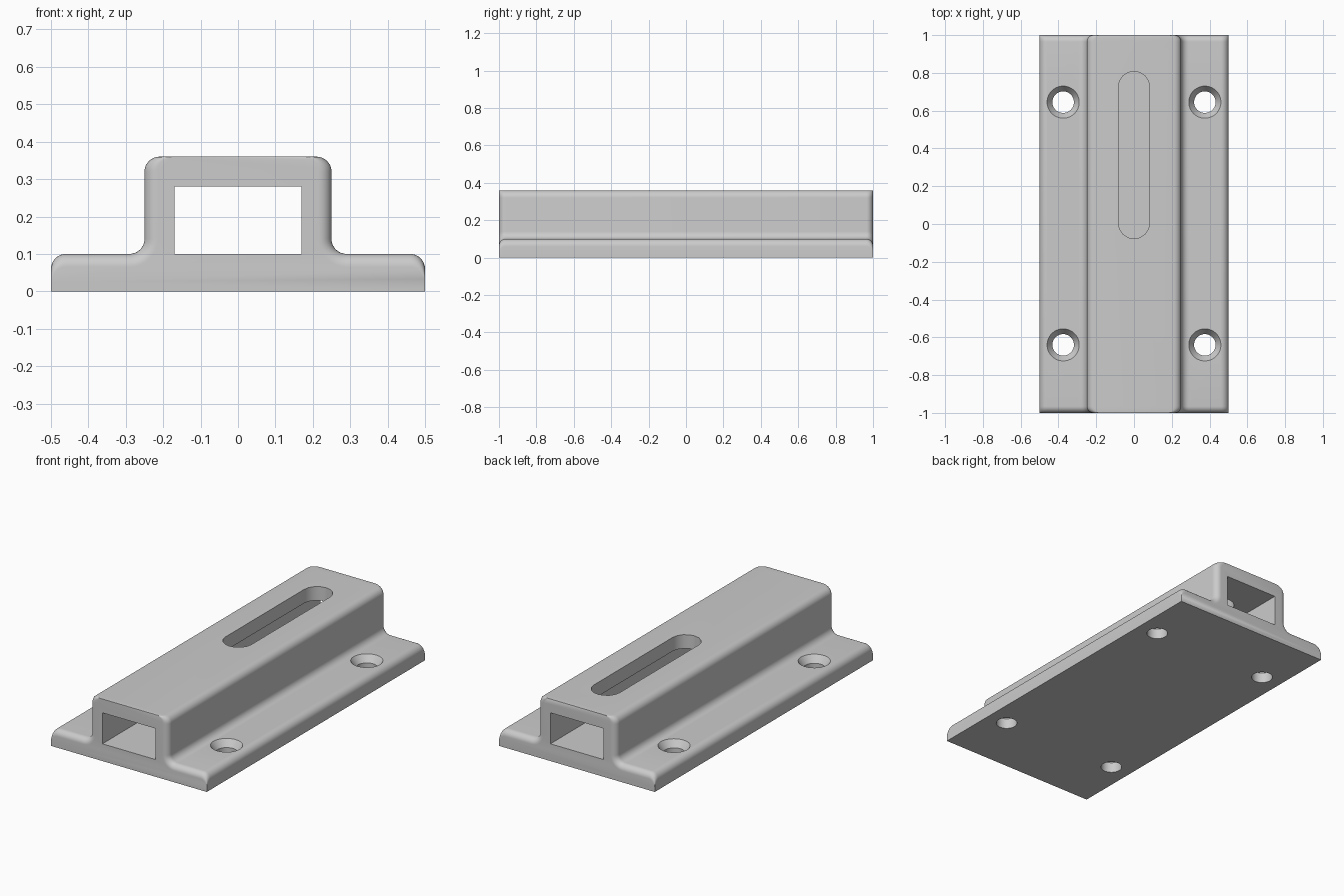
import bpy, bmesh, math
from math import pi, cos, sin

if "Cube" in bpy.data.objects:
    bpy.data.objects.remove(bpy.data.objects["Cube"])

R = 0.04        # fillets along the rail
END = 0.035     # rounding at both ends
STEPS = 8

grey = bpy.data.materials.new("light_grey")
grey.use_nodes = True
grey.diffuse_color = (0.6, 0.6, 0.6, 1)
grey.node_tree.nodes["Principled BSDF"].inputs["Base Color"].default_value = (0.6, 0.6, 0.6, 1)


def arc(cx, cz, r, start, end):
    return [(cx + r * cos(start + (end - start) * i / STEPS),
             cz + r * sin(start + (end - start) * i / STEPS)) for i in range(STEPS + 1)]


def section(inset):
    """Hat-shaped outline; inset lowers the flanges and narrows the box."""
    flange, half = 0.1 - inset, 0.25 - inset
    fillet = R + inset
    side = [(0.5, 0)]
    side += arc(0.5 - R, flange - R, R, 0, pi / 2)
    side += arc(half + fillet, flange + fillet, fillet, -pi / 2, -pi)
    side += arc(half - R, 0.36 - R, R, 0, pi / 2)
    return side + [(-x, z) for x, z in reversed(side)]


def make_object(name, bm):
    bmesh.ops.recalc_face_normals(bm, faces=bm.faces)
    mesh = bpy.data.meshes.new(name)
    bm.to_mesh(mesh)
    bm.free()
    mesh.materials.append(grey)
    obj = bpy.data.objects.new(name, mesh)
    bpy.context.collection.objects.link(obj)
    return obj


def loft(name, rings):
    """Skin a list of closed point rings and cap both ends."""
    bm = bmesh.new()
    loops = [[bm.verts.new(p) for p in ring] for ring in rings]
    for a, b in zip(loops, loops[1:]):
        for i in range(len(a)):
            j = (i + 1) % len(a)
            bm.faces.new((a[i], a[j], b[j], b[i]))
    bm.faces.new(loops[0])
    bm.faces.new(loops[-1])
    return make_object(name, bm)


# Rail body: straight section with rounded ends
stations = []
for i in range(STEPS + 1):
    a = pi / 2 * i / STEPS
    stations.append((-1 + END * (1 - cos(a)), END * (1 - sin(a))))
stations += [(-y, inset) for y, inset in reversed(stations)]
body = loft("mounting_rail", [[(x, y, z) for x, z in section(d)] for y, d in stations])


def circle(cx, cy, r, z, n=48):
    return [(cx + r * cos(2 * pi * i / n), cy + r * sin(2 * pi * i / n), z) for i in range(n)]


cutters = []

# Rectangular tunnel along the rail
tunnel = [(-0.17, 0.1), (0.17, 0.1), (0.17, 0.28), (-0.17, 0.28)]
cutters.append(loft("tunnel_cutter", [[(x, y, z) for x, z in tunnel] for y in (-1.1, 1.1)]))

# Rounded slot in the roof
outline = arc(0, 0.725, 0.083, 0, pi) + arc(0, 0.005, 0.083, pi, 2 * pi)
cutters.append(loft("slot_cutter", [[(x, y, z) for x, y in outline] for z in (0.2, 0.5)]))

# Countersunk screw holes
for x in (-0.375, 0.375):
    for y in (-0.64, 0.645):
        levels = [(0.057, -0.1), (0.057, 0.06), (0.085, 0.1), (0.085, 0.15)]
        cutters.append(loft("screw_hole_cutter", [circle(x, y, r, z) for r, z in levels]))

bpy.context.view_layer.objects.active = body
body.select_set(True)
for cutter in cutters:
    mod = body.modifiers.new(cutter.name, "BOOLEAN")
    mod.object = cutter
    mod.solver = "EXACT"
    bpy.ops.object.modifier_apply(modifier=mod.name)
for cutter in cutters:
    bpy.data.objects.remove(cutter)

bpy.ops.object.select_all(action="DESELECT")
body.select_set(True)
bpy.ops.object.shade_smooth_by_angle(angle=math.radians(30))
